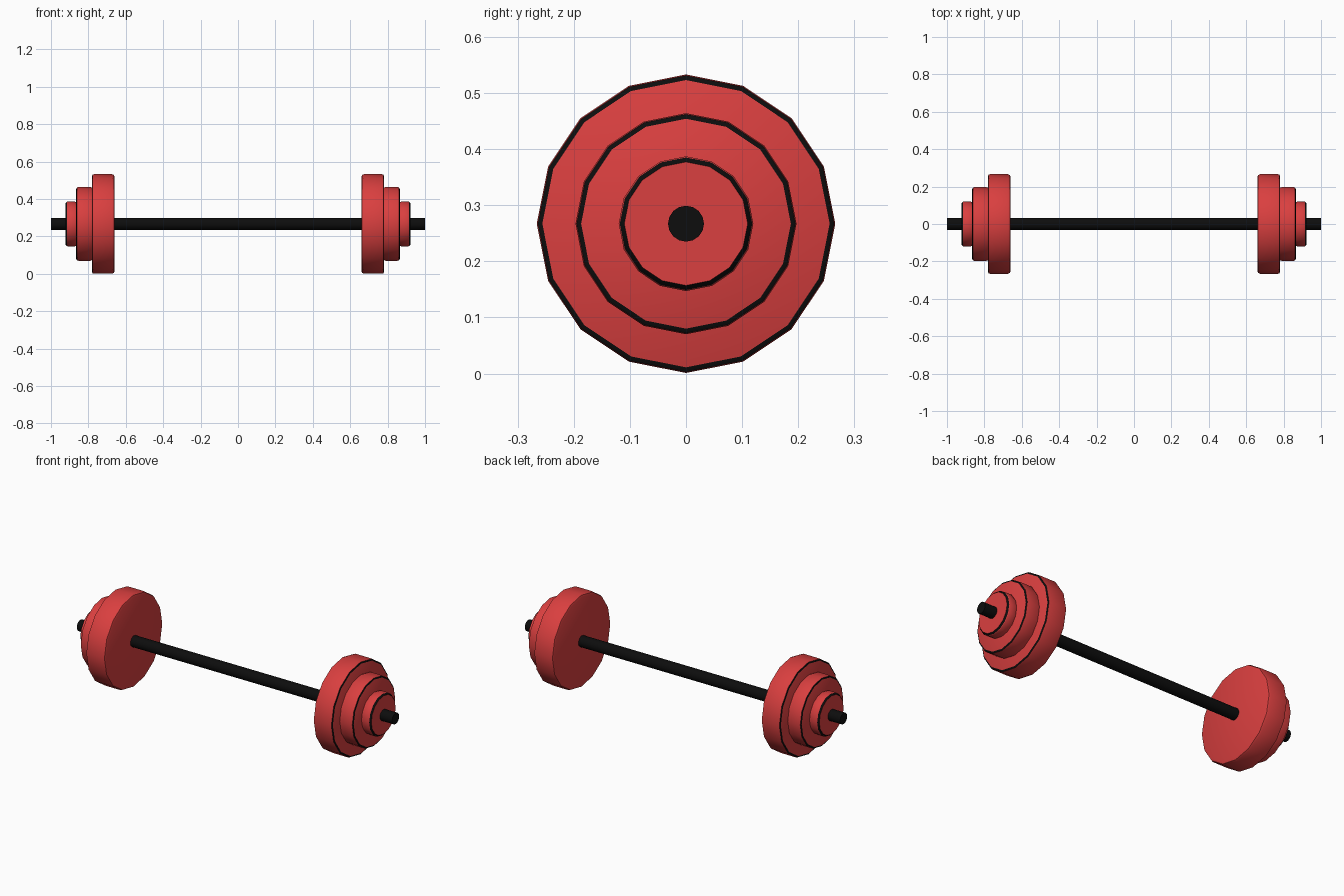
import bpy, bmesh, math

if "Cube" in bpy.data.objects:
    bpy.data.objects.remove(bpy.data.objects["Cube"])

SIDES = 16
AXIS_Z = 0.267


def material(name, rgb):
    m = bpy.data.materials.new(name)
    m.diffuse_color = (*rgb, 1.0)
    m.use_nodes = True
    m.node_tree.nodes["Principled BSDF"].inputs["Base Color"].default_value = m.diffuse_color
    return m


red = material("plate_red", (0.70, 0.05, 0.05))
black = material("bar_black", (0.004, 0.004, 0.004))


def lathe_x(name, profile, mats, strips=None):
    """Revolve (x, radius) points around the bar axis and cap both ends."""
    strips = strips or {}
    bm = bmesh.new()
    rings = []
    for x, r in profile:
        rings.append([bm.verts.new((x, r * math.sin(a), r * math.cos(a)))
                      for a in (2 * math.pi * i / SIDES for i in range(SIDES))])
    for k in range(len(rings) - 1):
        a, b = rings[k], rings[k + 1]
        for i in range(SIDES):
            j = (i + 1) % SIDES
            f = bm.faces.new((a[i], a[j], b[j], b[i]))
            f.material_index = strips.get(k, 0)
    bm.faces.new(rings[0])
    bm.faces.new(rings[-1])
    bmesh.ops.recalc_face_normals(bm, faces=bm.faces[:])
    me = bpy.data.meshes.new(name)
    bm.to_mesh(me)
    bm.free()
    for m in mats:
        me.materials.append(m)
    ob = bpy.data.objects.new(name, me)
    ob.location.z = AXIS_Z
    bpy.context.collection.objects.link(ob)
    bpy.ops.object.select_all(action='DESELECT')
    ob.select_set(True)
    bpy.context.view_layer.objects.active = ob
    bpy.ops.object.shade_smooth_by_angle(angle=math.radians(30))
    return ob


# Bar through the whole model
lathe_x("bar", [(-1.0, 0.032), (1.0, 0.032)], [black])

# Stepped plates: name, inner x, outer x, radius, depth of the black edge
plates = [("large_plate", 0.66, 0.781, 0.266, 0.004),
          ("medium_plate", 0.775, 0.865, 0.197, 0.004),
          ("small_plate", 0.86, 0.923, 0.12, 0.008)]

for side, s in (("right", 1), ("left", -1)):
    for name, x0, x1, r, d in plates:
        # Rounded inner edge, flat rim, black trimmed outer edge
        profile = [(x0, r - 0.014), (x0 + 0.004, r - 0.004), (x0 + 0.014, r),
                   (x1 - 0.012, r), (x1 - d, r - 0.002), (x1, r - 0.010)]
        lathe_x(f"{name}_{side}", [(s * x, rr) for x, rr in profile],
                [red, black], {4: 1})
